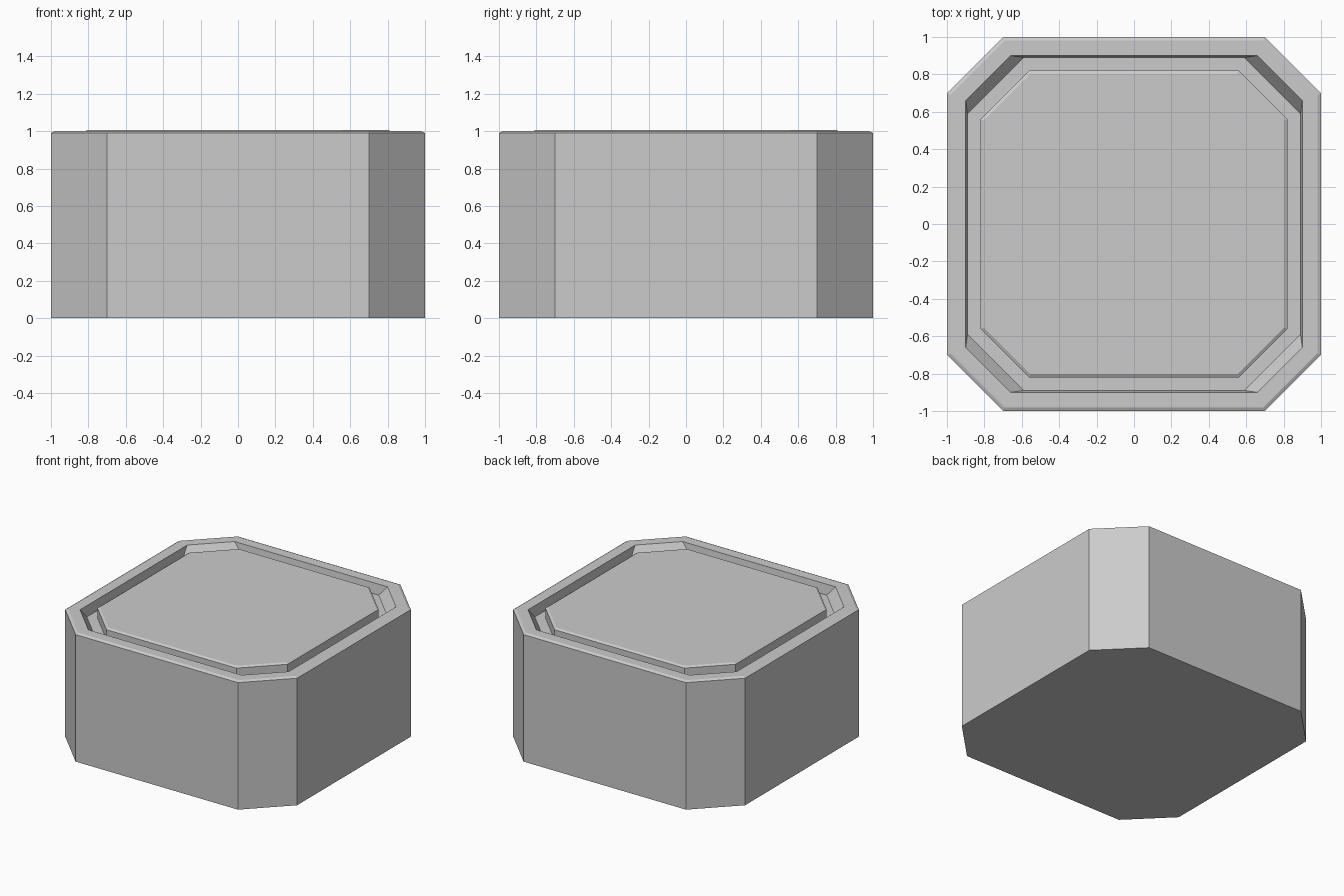
import bpy, bmesh

if "Cube" in bpy.data.objects:
    bpy.data.objects.remove(bpy.data.objects["Cube"])

def ring(bm, half, cut, z):
    """Square ring with chamfered corners; cut is where each flat side ends."""
    h, c = half, cut
    pts = [(c, -h), (h, -c), (h, c), (c, h), (-c, h), (-h, c), (-h, -c), (-c, -h)]
    return [bm.verts.new((x, y, z)) for x, y in pts]

# (half width, corner start, height), from the base up over the rim and groove to the lid
profile = [
    (1.0, 0.70, 0.0),       # base
    (1.0, 0.70, 0.99),      # outer wall
    (0.98, 0.692, 1.0),     # rim bevel
    (0.90, 0.66, 1.0),      # rim inner edge
    (0.89, 0.59, 0.92),     # groove outer wall
    (0.82, 0.56, 0.92),     # groove floor
    (0.82, 0.56, 0.997),    # raised panel wall
    (0.803, 0.553, 1.007),  # raised panel bevel
]

bm = bmesh.new()
rings = [ring(bm, *p) for p in profile]
for a, b in zip(rings, rings[1:]):
    for i in range(8):
        j = (i + 1) % 8
        bm.faces.new((a[i], a[j], b[j], b[i]))
bm.faces.new(rings[0][::-1])
bm.faces.new(rings[-1])
bmesh.ops.recalc_face_normals(bm, faces=bm.faces)

mesh = bpy.data.meshes.new("block_with_panel")
bm.to_mesh(mesh)
bm.free()
block = bpy.data.objects.new("block_with_panel", mesh)
bpy.context.collection.objects.link(block)
